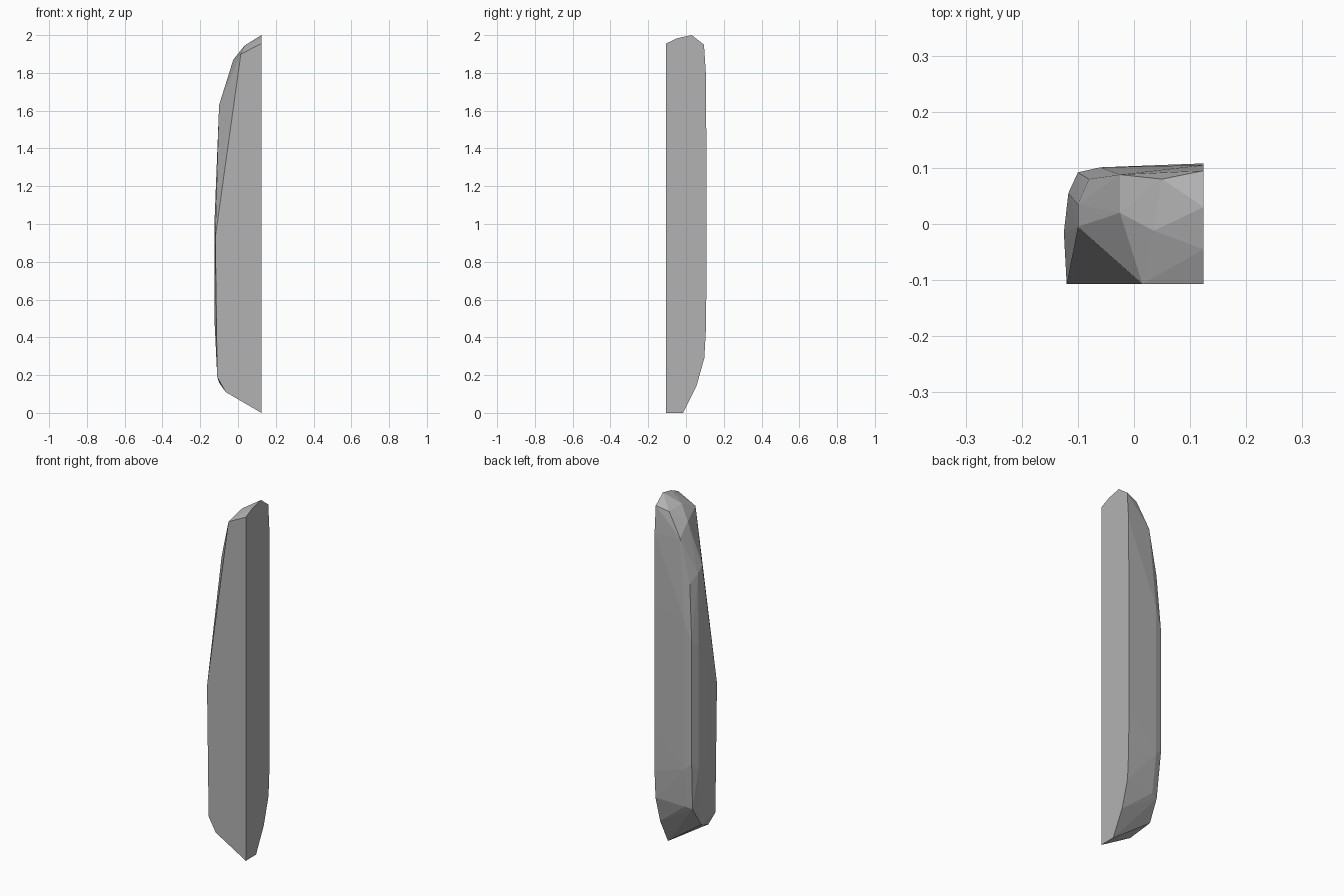
import bpy
import bmesh
import math

default_cube = bpy.data.objects.get("Cube")
if default_cube:
    bpy.data.objects.remove(default_cube, do_unlink=True)

# Planes of the two flat cut sides
FRONT_Y = -0.107
SIDE_X = 0.124


def make_material(name, colour):
    material = bpy.data.materials.new(name)
    material.use_nodes = True
    material.diffuse_color = colour
    shader = next(node for node in material.node_tree.nodes if node.type == "BSDF_PRINCIPLED")
    shader.inputs["Base Color"].default_value = colour
    return material


def make_faceted_solid(name, points, material):
    """Wrap a set of corner points in a flat-shaded convex solid."""
    mesh = bpy.data.meshes.new(name)
    bm = bmesh.new()
    for point in points:
        bm.verts.new(point)
    hull = bmesh.ops.convex_hull(bm, input=bm.verts)
    unused = {item for item in hull["geom_interior"] + hull["geom_unused"]
              if isinstance(item, bmesh.types.BMVert)}
    bmesh.ops.delete(bm, geom=list(unused), context="VERTS")
    bmesh.ops.dissolve_limit(bm, angle_limit=math.radians(0.3),
                             verts=bm.verts, edges=bm.edges)
    bmesh.ops.recalc_face_normals(bm, faces=bm.faces)
    bm.to_mesh(mesh)
    bm.free()
    mesh.materials.append(material)
    solid = bpy.data.objects.new(name, mesh)
    bpy.context.collection.objects.link(solid)
    return solid


# Outline of the flat front, as x and z
front_outline = [(SIDE_X, 0), (-0.065, 0.11), (-0.11, 0.19),
                 (-0.12, 0.93), (0.015, 1.9), (SIDE_X, 1.955)]

# Outline of the flat side, as y and z
side_outline = [(-0.015, 0), (0.055, 0.14), (0.097, 0.29), (0.106, 0.45),
                (0.108, 0.7), (0.108, 1.4), (0.105, 1.8), (0.095, 1.95),
                (0.03, 2), (-0.045, 1.984)]

# Long upright edges of the rounded back corner: x, y, low z, high z
upright_edges = [(-0.125, -0.015, 0.5, 1), (-0.117, 0.055, 0.5, 1.2),
                 (-0.1, 0.092, 0.54, 1.23), (-0.06, 0.101, 0.5, 1.35)]

# Chipped corners at the crown and the foot
crown_corners = [(0.035, -0.012, 1.945), (-0.025, 0.02, 1.87),
                 (-0.1, -0.005, 1.63), (-0.1, 0.035, 1.6),
                 (-0.08, 0.08, 1.55), (-0.025, 0.088, 1.8),
                 (0.05, 0.08, 1.93)]
foot_corners = [(-0.1, 0.005, 0.16), (-0.09, 0.07, 0.27), (-0.05, 0.083, 0.28)]

corners = [(x, FRONT_Y, z) for x, z in front_outline]
corners += [(SIDE_X, y, z) for y, z in side_outline]
for x, y, low, high in upright_edges:
    corners += [(x, y, low), (x, y, high)]
corners += crown_corners + foot_corners

stone_grey = make_material("stone_grey", (0.45, 0.45, 0.45, 1))
make_faceted_solid("stone_pillar", corners, stone_grey)
